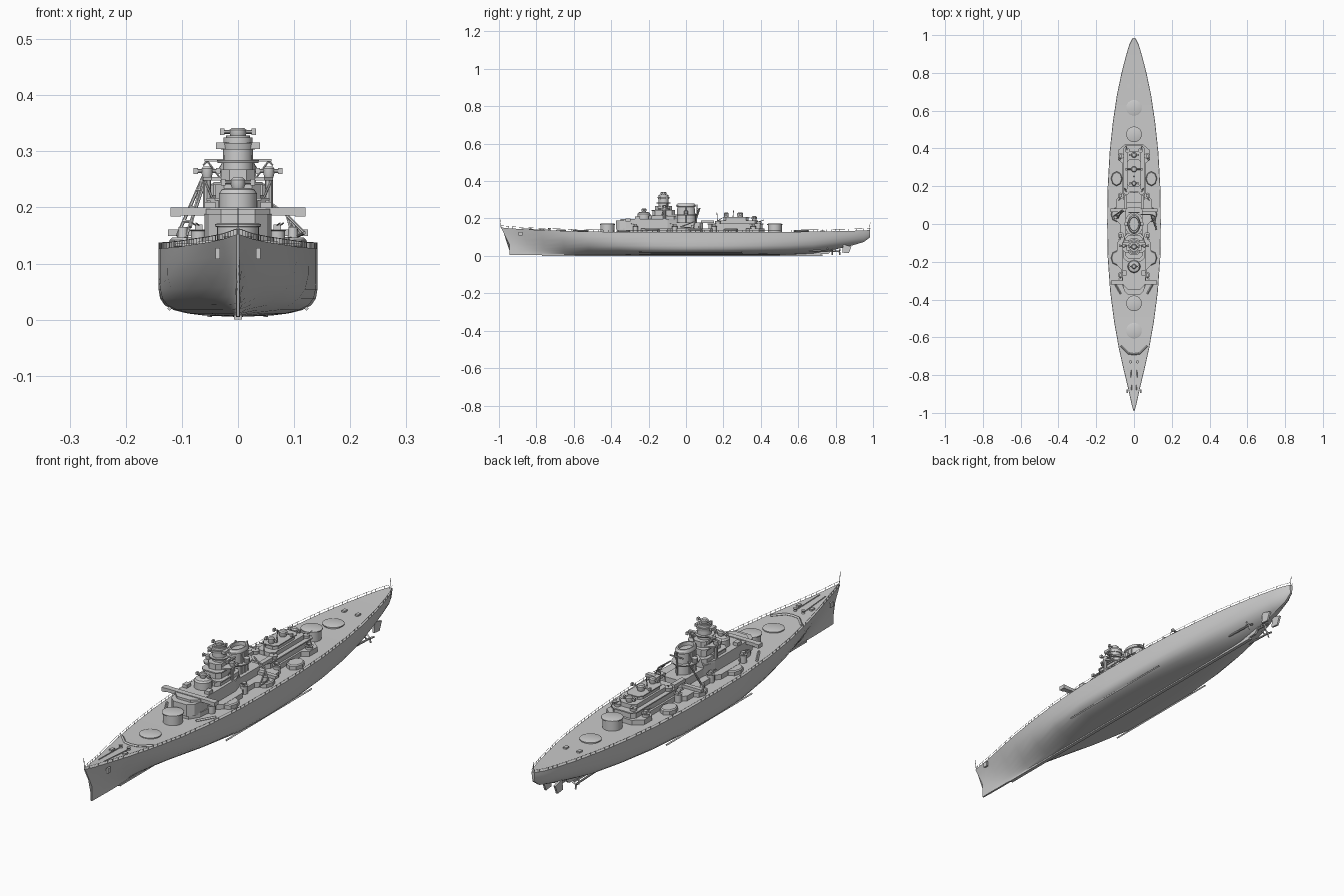
import bpy, bmesh, math
from mathutils import Vector


def finish(name, bm, smooth=True):
    bmesh.ops.recalc_face_normals(bm, faces=bm.faces)
    me = bpy.data.meshes.new(name)
    bm.to_mesh(me)
    bm.free()
    ob = bpy.data.objects.new(name, me)
    bpy.context.collection.objects.link(ob)
    if smooth:
        bpy.ops.object.select_all(action='DESELECT')
        ob.select_set(True)
        bpy.context.view_layer.objects.active = ob
        bpy.ops.object.shade_smooth_by_angle(angle=math.radians(32))
    return ob


def loft(bm, rings):
    vs = [[bm.verts.new(p) for p in r] for r in rings]
    n = len(rings[0])
    for a, b in zip(vs, vs[1:]):
        for i in range(n):
            bm.faces.new((a[i], a[(i + 1) % n], b[(i + 1) % n], b[i]))
    bm.faces.new(vs[0])
    bm.faces.new(vs[-1])


def prism(name, pts, z0, z1):
    bm = bmesh.new()
    loft(bm, [[(x, y, z) for x, y in pts] for z in (z0, z1)])
    return finish(name, bm, False)


def house(name, half, z0, z1):
    """Deckhouse: half outline (x, y) from front to back, mirrored in x."""
    return prism(name, half + [(-x, y) for x, y in reversed(half)], z0, z1)


def block(name, y0, y1, w, z0, z1, c=0.015):
    return house(name, [(w - c, y0), (w, y0 + c), (w, y1 - c), (w - c, y1)], z0, z1)


def box(name, x, y, z, sx, sy, sz):
    return prism(name, [(x + a * sx / 2, y + b * sy / 2)
                        for a, b in ((-1, -1), (1, -1), (1, 1), (-1, 1))], z - sz / 2, z + sz / 2)


def drum(name, x, y, profile, n=24, sy=1.0):
    """Turned part: profile of (radius, z)."""
    bm = bmesh.new()
    loft(bm, [[(x + r * math.cos(2 * math.pi * i / n), y + sy * r * math.sin(2 * math.pi * i / n), z)
               for i in range(n)] for r, z in profile])
    return finish(name, bm)


def rods(name, segs, r, n=6):
    bm = bmesh.new()
    for p, q in segs:
        p, q = Vector(p), Vector(q)
        rot = (q - p).to_track_quat('Z', 'Y')
        loft(bm, [[c + rot @ Vector((r * math.cos(6.2832 * i / n), r * math.sin(6.2832 * i / n), 0))
                   for i in range(n)] for c in (p, q)])
    return finish(name, bm, n > 4)


def director(name, x, y, z, arm, r=0.013, h=0.02):
    drum(name + "_body", x, y, [(r * .8, z), (r, z + h * .4), (r, z + h * .8), (r * .7, z + h)], 12)
    rods(name + "_arm", [((x - arm, y, z + h * .6), (x + arm, y, z + h * .6))], 0.0035, 8)
    for s in (-1, 1):
        box(name + "_lens", x + s * arm, y, z + h * .6, 0.008, 0.011, 0.011)


# Hull: y, deck half width, keel z, deck z, bilge fullness a, b
ST = [(-.99, .003, .006, .152, 1, 1), (-.95, .014, .006, .148, 1, 1.3), (-.88, .029, .005, .143, 1.1, 1.3),
      (-.78, .053, .005, .138, 1.3, 1.2), (-.66, .080, .005, .134, 1.9, 1), (-.52, .105, .005, .130, 3, .8),
      (-.36, .126, .005, .128, 5, .62), (-.18, .139, .005, .127, 9, .5), (0, .142, .005, .127, 10, .5),
      (.2, .139, .005, .127, 9, .5), (.38, .129, .005, .127, 7, .55), (.54, .112, .006, .128, 5, .62),
      (.68, .091, .013, .130, 4, .7), (.80, .066, .035, .132, 3.2, .7), (.89, .043, .056, .134, 2.8, .7),
      (.95, .025, .074, .136, 2.5, .65), (.985, .007, .100, .138, 2, .6)]
US = [0, .02, .05, .1, .17, .27, .4, .6, .8, 1]


def section(s):
    y, w, k, d, a, b = s
    rake = .045 * max(0, min(1, (-.60 - y) / .39))
    half = []
    for u in US:
        x = max(w * (1 - (1 - u) ** a) ** b, min(w, .004))
        half.append((x, y + rake * min(1, (1 - u) * 1.7), k + u * (d - k)))
    return half + [(-x, yy, z) for x, yy, z in reversed(half)]


bm = bmesh.new()
loft(bm, [section(s) for s in ST])
finish("hull", bm)

# Keel strips, skeg, shafts, propellers, rudders
box("keel_strip", 0, -.02, .004, .014, 1.5, .008)
bm = bmesh.new()
loft(bm, [[(x, y, z) for y, z in ((.5, .002), (.76, .010), (.80, .045), (.55, .02))] for x in (-.005, .005)])
finish("skeg", bm, False)
for x, y in ((0, .82), (-.05, .78), (.05, .78)):
    rods("shaft", [((x, y - .16, .03), (x, y, .024))], .004, 8)
    rods("shaft_strut", [((x, y - .02, .024), (x * .6, y - .03, .06))], .003)
    rods("propeller", [((x, y, .024), (x + .019 * math.cos(t), y + .003, .024 + .019 * math.sin(t)))
                       for t in (.5, 2.6, 4.7)], .004, 4)
for s in (-1, 1):
    bm = bmesh.new()
    loft(bm, [[(s * .026 + dx, y, z) for y, z in ((.835, .018), (.87, .014), (.885, .05), (.84, .062))]
              for dx in (-.004, .004)])
    finish("rudder", bm, False)
    rods("bilge_keel", [((s * .122, -.25, .02), (s * .122, .3, .02))], .004, 4)

# Deck edge railing
segs = []
for s in (-1, 1):
    for a, b in zip(ST, ST[1:]):
        p, q = (Vector((s * (v[1] - .001), v[0], v[3])) for v in (a, b))
        segs.append((p + Vector((0, 0, .010)), q + Vector((0, 0, .010))))
        n = max(1, round((q - p).length / .025))
        segs += [(p.lerp(q, i / n), p.lerp(q, i / n) + Vector((0, 0, .010))) for i in range(n)]
rods("railing", segs, .0007, 4)
rods("staffs", [((0, -.988, .15), (0, -.995, .20)), ((0, .978, .135), (0, .985, .178))], .0012)

# Main gun barbettes, open of turrets
for y, top in ((-.565, .138), (-.42, .172), (.475, .172), (.615, .138)):
    drum("barbette", 0, y, [(.037, .12), (.037, top - .007), (.041, top - .006), (.041, top - .002), (.036, top)], 32)

# Foredeck breakwaters and capstans
for s in (-1, 1):
    rods("breakwater", [((0, -.69, .137), (s * .03, -.685, .137)), ((s * .03, -.685, .137), (s * .07, -.645, .135)),
                        ((s * .07, -.37, .131), (s * .11, -.30, .131))], .005, 4)
    drum("capstan", s * .018, -.73, [(.008, .13), (.005, .142), (.008, .148)], 12)
    rods("anchor_chain", [((s * .018, -.73, .139), (s * .013, -.88, .146))], .002)
    box("anchor", s * .036, -.885, .118, .008, .02, .02)
    box("hatch", s * .03, -.77, .14, .012, .02, .008)
    box("aft_hatch", s * .03, .73, .133, .014, .02, .008)

# Lower deckhouses
house("shelter_deck", [(.035, -.37), (.06, -.33), (.068, -.24), (.09, -.22), (.09, -.1), (.075, -.08), (.075, .0),
                       (.095, .02), (.095, .13), (.06, .16), (.06, .32), (.085, .34), (.085, .39), (.05, .42)], .12, .147)
for s in (-1, 1):
    for y in (-.18, .05, .24):
        drum("side_turret_base", s * .092, y, [(.030, .12), (.030, .142), (.026, .146)], 8, 1.3)
    for y in (-.27, -.06, .15, .36):
        drum("gun_mount_base", s * .07, y, [(.014, .12), (.014, .158), (.016, .16)], 12)
        box("gun_mount", s * .07, y, .165, .014, .016, .01)
        rods("gun_pair", [((s * .07 + d, y, .167), (s * .078 + d, y - .024, .172)) for d in (-.003, .003)], .0013)

# Forward superstructure
house("bridge_base", [(.03, -.375), (.052, -.355), (.06, -.32), (.06, -.1), (.045, -.05)], .14, .188)
house("bridge_deck", [(.03, -.35), (.056, -.325), (.062, -.30), (.062, -.1), (.04, -.05)], .188, .197)
box("wide_rangefinder", 0, -.31, .193, .21, .022, .014)
for s in (-1, 1):
    box("wide_rangefinder_end", s * .111, -.31, .192, .018, .026, .016)
drum("conning_tower", 0, -.225, [(.034, .195), (.034, .225), (.029, .232), (.02, .235)], 20)
director("conning_director", 0, -.225, .233, .026)
block("bridge_lower", -.20, -.05, .05, .195, .212)
block("bridge_wings", -.195, -.10, .056, .212, .217)
block("bridge_middle", -.18, -.06, .04, .215, .24)
block("bridge_gallery", -.185, -.06, .044, .24, .245)
block("bridge_upper", -.165, -.075, .03, .24, .268)
block("director_platform", -.15, -.085, .062, .248, .254)
drum("tower", 0, -.12, [(.027, .265), (.026, .325)], 16)
drum("tower_platform_low", 0, -.12, [(.036, .279), (.038, .285)], 16)
box("tower_yard", 0, -.105, .284, .12, .012, .005)
drum("tower_lookout", 0, -.12, [(.030, .303), (.032, .315)], 16)
box("tower_wings", 0, -.125, .310, .078, .03, .011)
drum("tower_cap", 0, -.12, [(.021, .318), (.021, .328)], 12)
director("top_director", 0, -.12, .324, .028, .015, .018)
for s in (-1, 1):
    director("side_director", s * .055, -.115, .253, .02, .010)
    drum("side_director_post", s * .055, -.115, [(.007, .197), (.007, .25)], 8)
    rods("tower_brace", [((s * .03, -.1, .25), (s * .055, -.1, .283)), ((s * .045, -.13, .215), (s * .06, -.12, .25)),
                         ((s * .055, -.105, .283), (s * .062, -.105, .275))], .002)
    box("bridge_gun_tub", s * .05, -.26, .203, .02, .026, .014)
    drum("searchlight", s * .04, .0, [(.011, .222), (.012, .24), (.006, .243)], 10)

# Funnel with cap and platform
block("funnel_house", -.07, .09, .045, .14, .178)
drum("funnel", 0, .0, [(.032, .17), (.030, .262), (.034, .264), (.034, .27), (.029, .279), (.024, .279), (.023, .265)], 28, 1.55)
drum("funnel_gallery", 0, .0, [(.048, .216), (.050, .222)], 20, 1.2)
rods("funnel_pipes", [((s * .031, y, .17), (s * .03, y, .262)) for s in (-1, 1) for y in (-.02, .0, .02)], .0025)
rods("main_mast", [((0, .055, .17), (0, .06, .275)), ((-.03, .06, .255), (.03, .06, .255))], .003)

# Catapult and aircraft cranes
box("catapult", 0, .072, .155, .25, .018, .012)
for s in (-1, 1):
    drum("crane_base", s * .098, .035, [(.010, .14), (.008, .165)], 12)
# Port crane raised, starboard boom lowered
rods("crane_port", [((-.108, .04, .15), (-.062, .075, .255)), ((-.092, .03, .15), (-.056, .07, .255)),
                    ((-.108, .04, .15), (-.092, .03, .15)), ((-.097, .048, .175), (-.083, .042, .175)),
                    ((-.085, .056, .20), (-.074, .051, .20)), ((-.074, .066, .23), (-.066, .06, .23)),
                    ((-.062, .075, .255), (-.085, .03, .165))], .003)
rods("crane_starboard", [((.098, .035, .15), (.088, .05, .185)), ((.088, .05, .185), (.118, -.03, .155)),
                         ((.108, .03, .15), (.118, -.03, .155)), ((.088, .05, .185), (.035, .05, .225)),
                         ((.11, .04, .15), (.088, .05, .185))], .003)

# Aft superstructure
block("aft_house", .12, .41, .052, .14, .17)
block("aft_house_deck", .115, .415, .056, .168, .173)
block("aft_second", .17, .385, .038, .17, .19)
block("aft_third", .20, .335, .03, .19, .206)
block("aft_platform", .195, .345, .036, .204, .208)
director("aft_director", 0, .29, .207, .04, .016, .024)
director("aft_flak_director", 0, .215, .207, .022, .013, .024)
director("aft_low_director", 0, .365, .19, .022, .014, .022)
rods("aft_masts", [((0, .25, .2), (0, .255, .245)), ((0, .17, .17), (0, .165, .232)),
                   ((-.02, .165, .222), (.02, .165, .222))], .002)
for s in (-1, 1):
    drum("aft_gun_tub", s * .04, .17, [(.014, .17), (.016, .186)], 12)
    drum("aft_gun_tub_rear", s * .036, .39, [(.012, .17), (.013, .184)], 12)
    rods("aft_guns", [((s * .04, .17, .187), (s * .05, .19, .2)), ((s * .036, .39, .183), (s * .044, .415, .192))], .002)
    box("boat", s * .045, .115, .182, .018, .07, .014)
